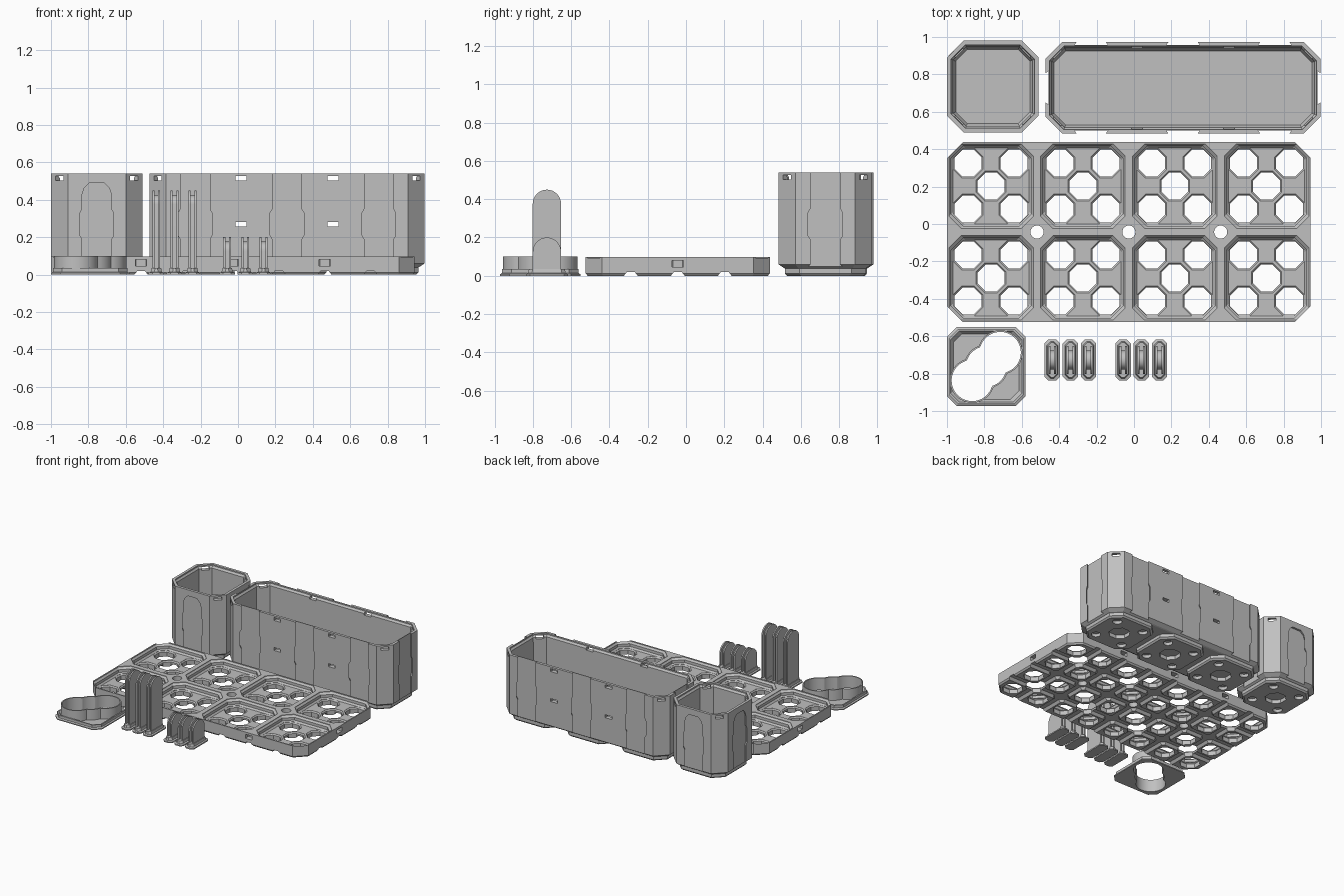
import bpy, bmesh, math
from mathutils import Vector

if "Cube" in bpy.data.objects:
    bpy.data.objects.remove(bpy.data.objects["Cube"], do_unlink=True)

GREY = (0.53, 0.53, 0.53, 1)
grey = bpy.data.materials.new("plain grey plastic")
grey.use_nodes = True
grey.diffuse_color = GREY
grey.node_tree.nodes["Principled BSDF"].inputs["Base Color"].default_value = GREY

PITCH = 0.491
HOLE = 0.072
REG = 0.586          # chamfer ratio of a regular octagon


def octo(x, y, hx, hy, c, z):
    """Ring of a rectangle with cut corners."""
    quad = [(hx, hy - c), (hx - c, hy), (c - hx, hy), (-hx, hy - c)]
    return [Vector((x + u, y + v, z)) for u, v in quad + [(-u, -v) for u, v in quad]]


def circle(x, y, r, z, n=24):
    return [Vector((x + r * math.cos(math.tau * i / n),
                    y + r * math.sin(math.tau * i / n), z)) for i in range(n)]


def box(x, y, hx, hy, z0, z1, turn=0):
    rings = [octo(0, 0, hx, hy, 0.004, z) for z in (z0, z1)]
    ca, sa = math.cos(turn), math.sin(turn)
    return [[Vector((x + p.x * ca - p.y * sa, y + p.x * sa + p.y * ca, p.z)) for p in r]
            for r in rings]


def make(name, solids, closed=False):
    """Loft every list of rings into a solid and gather them in one object."""
    bm = bmesh.new()
    for rings in solids:
        vs = [[bm.verts.new(p) for p in r] for r in rings]
        n = len(vs[0])
        pairs = list(zip(vs, vs[1:]))
        if closed:
            pairs.append((vs[-1], vs[0]))
        else:
            bm.faces.new(vs[0])
            bm.faces.new(vs[-1])
        for a, b in pairs:
            for i in range(n):
                j = (i + 1) % n
                bm.faces.new((a[i], a[j], b[j], b[i]))
    bmesh.ops.recalc_face_normals(bm, faces=bm.faces[:])
    me = bpy.data.meshes.new(name)
    bm.to_mesh(me)
    bm.free()
    me.materials.append(grey)
    ob = bpy.data.objects.new(name, me)
    bpy.context.collection.objects.link(ob)
    return ob


def cut(ob, solids):
    cutter = make("cutter", solids)
    cutter.hide_render = True
    mod = ob.modifiers.new("cut", "BOOLEAN")
    mod.operation, mod.solver, mod.object = "DIFFERENCE", "EXACT", cutter
    bpy.context.view_layer.update()
    dg = bpy.context.evaluated_depsgraph_get()
    me = bpy.data.meshes.new_from_object(ob.evaluated_get(dg))
    ob.modifiers.clear()
    ob.data = me
    bpy.data.objects.remove(cutter, do_unlink=True)


# --- Base plate: four by two pockets with octagonal holes ---
px, py = -0.0275, -0.043
phx, phy = 1.5 * PITCH + 0.2355, 0.5 * PITCH + 0.2355
cells = [(px + i * PITCH, py + j * PITCH)
         for i in (-1.5, -0.5, 0.5, 1.5) for j in (-0.5, 0.5)]
plate = make("base_plate", [[octo(px, py, phx - d, phy - d, 0.085 - d * REG, z)
                             for d, z in ((0.01, 0), (0, 0.012), (0, 0.098))]])
cut(plate, [[octo(x, y, h, h, 0.065, z) for h, z in
             ((0.203, 0.045), (0.214, 0.058), (0.214, 0.08), (0.226, 0.094), (0.226, 0.12))]
            for x, y in cells])
spots = [(0, 0)] + [(a, b) for a in (-0.123, 0.123) for b in (-0.123, 0.123)]
cut(plate, [[octo(x + a, y + b, h, h, h * REG, z) for h, z in
             ((HOLE, -0.02), (HOLE, 0.035), (HOLE + 0.008, 0.044), (HOLE + 0.008, 0.05))]
            for x, y in cells for a, b in spots])

# Underside channels that leave octagonal feet
xs = [px + k * PITCH / 2 for k in range(-3, 4)]
ys = [py + k * PITCH / 2 for k in range(-1, 2)]
groove = ((0.044, -0.01), (0.02, 0.02))
cut(plate, [[octo(px, y, 2, w, 0.001, z) for w, z in groove] for y in ys])
cut(plate, [[octo(x, py, w, 2, 0.001, z) for w, z in groove] for x in xs])
cut(plate, [[octo(x, y, w + 0.05, w + 0.05, w + 0.048, z) for w, z in groove]
            for x in xs for y in ys])

# Screw holes at the crossings and connector slots in the edges
seams = [px + k * PITCH for k in (-1, 0, 1)]
cut(plate, [[circle(x, py, 0.035, z) for z in (-0.05, 0.2)] for x in seams])
edge_slots = [(x, py + s * phy, 0.03, 0.04) for x in seams for s in (-1, 1)]
edge_slots += [(px + s * phx, py, 0.04, 0.03) for s in (-1, 1)]
cut(plate, [box(*e, 0.047, 0.08) for e in edge_slots])


# --- Bins ---
def recess(x, y, a, top):
    """Keyhole-sided dovetail recess in a wall facing angle a."""
    half = [(0.078, -0.05), (0.078, 0.19), (0.09, 0.21), (0.09, 0.33), (0.078, 0.35)]
    half += [(0.078, top)] if top > 0.54 else [(0.078, top - 0.06), (0.066, top - 0.025),
                                               (0.04, top)]
    prof = half + [(-u, z) for u, z in reversed(half)]
    n = Vector((math.cos(a), math.sin(a), 0))
    t = Vector((-n.y, n.x, 0))
    return [[Vector((x, y, z)) + t * u * k + n * d for u, z in prof]
            for k, d in ((1.15, -0.017), (1, 0), (1, 0.05))]


def build_bin(name, x, y, count, top):
    hx, hy, c = (count - 1) * PITCH / 2 + 0.245, 0.245, 0.09
    shell = make(name, [[octo(x, y, hx - d, hy - d, c - d * REG, z)
                         for d, z in ((0.04, 0.036), (0.03, 0.04), (0, 0.06), (0, 0.54))]])
    cut(shell, [[octo(x, y, hx - d, hy - d, c - d * REG, z) for d, z in
                 ((0.047, 0.075), (0.035, 0.1), (0.033, 0.515), (0.022, 0.53), (0.022, 0.6))]])
    mids = [x + (k - (count - 1) / 2) * PITCH for k in range(count)]
    walls = [(m, y + s * hy, s * math.pi / 2) for m in mids for s in (-1, 1)]
    walls += [(x + hx, y, 0), (x - hx, y, math.pi)]
    cut(shell, [recess(*w, top) for w in walls])
    # Connector slots at the corners and between the cells
    slots = [box(x + s * (hx - c / 2), y + t * (hy - c / 2), 0.05, 0.03, 0.502, 0.526,
                 s * t * math.pi / 4) for s in (-1, 1) for t in (-1, 1)]
    slots += [box(m + PITCH / 2, y + s * hy, 0.03, 0.06, z - 0.012, z + 0.012)
              for m in mids[:-1] for s in (-1, 1) for z in (0.27, 0.514)]
    cut(shell, slots)
    # Feet with magnet sockets
    feet = make(name + "_feet", [[octo(m, y, h, h, 0.075, z) for h, z in
                                  ((0.2, 0), (0.211, 0.012), (0.211, 0.045))] for m in mids])
    sockets = [[circle(m + a, y + b, 0.035, z) for z in (-0.02, 0.025)]
               for m in mids for a, b in spots[1:]]
    sockets += [[octo(m, y, 0.075, 0.075, 0.044, z) for z in (-0.02, 0.03)] for m in mids]
    cut(feet, sockets)


build_bin("small_bin", -0.755, 0.735, 1, 0.49)
build_bin("long_bin", 0.262, 0.728, 3, 0.6)

# --- Holder insert with a lobed diagonal opening ---
ix, iy = -0.79, -0.762


def lobes(grow, z, n=96):
    """Outline of three circles set along the diagonal."""
    ring = []
    for i in range(n):
        d = Vector((math.cos(math.tau * i / n), math.sin(math.tau * i / n)))
        r = 0
        for off, rad in ((-0.075, 0.11), (0, 0.108), (0.075, 0.11)):
            c = Vector((off, off))
            b = d.dot(c)
            r = max(r, b + math.sqrt(max(0, b * b - c.dot(c) + (rad + grow) ** 2)))
        ring.append(Vector((ix + d.x * r, iy + d.y * r, z)))
    return ring


insert = make("holder_base", [[octo(ix, iy, h, h, 0.05, z) for h, z in
                               ((0.21, 0), (0.21, 0.008), (0.2, 0.014), (0.2, 0.035))]])
cut(insert, [[octo(ix, iy, h, h, 0.045, z) for h, z in
              ((0.175, 0.014), (0.19, 0.034), (0.19, 0.06))]])
cut(insert, [[lobes(0.003, z) for z in (-0.05, 0.2)]])
collar = make("holder_collar", [[lobes(0, 0), lobes(0.009, 0), lobes(0.009, 0.1),
                                 lobes(0, 0.1)]], closed=True)


# --- Connector clips: round-topped twin plates on a flared foot ---
def arch(x, y, r, top):
    pts = [(y - r, 0.005), (y + r, 0.005)]
    pts += [(y + r * math.cos(math.pi * i / 16), top - r + r * math.sin(math.pi * i / 16))
            for i in range(17)]
    return [Vector((x, u, z)) for u, z in pts]


clips = []
cy = -0.727
for label, start, height in (("tall", -0.437, 0.45), ("short", -0.058, 0.2)):
    for k in range(3):
        x = start + k * 0.097
        parts = [[arch(x + s * a, cy, 0.074, height) for a in (0.01, 0.021)] for s in (-1, 1)]
        parts.append([arch(x + a, cy, 0.05, height - 0.024) for a in (-0.0105, 0.0105)])
        parts.append([octo(x, cy, h, h + 0.068, 0.02, z) for h, z in
                      ((0.041, 0), (0.041, 0.01), (0.03, 0.014), (0.026, 0.035))])
        clips.append(make(f"{label}_clip_{k + 1}", parts))

# Smooth the rounded parts
bpy.ops.object.select_all(action="DESELECT")
for ob in clips + [collar]:
    ob.select_set(True)
bpy.context.view_layer.objects.active = collar
bpy.ops.object.shade_smooth_by_angle(angle=math.radians(30))
